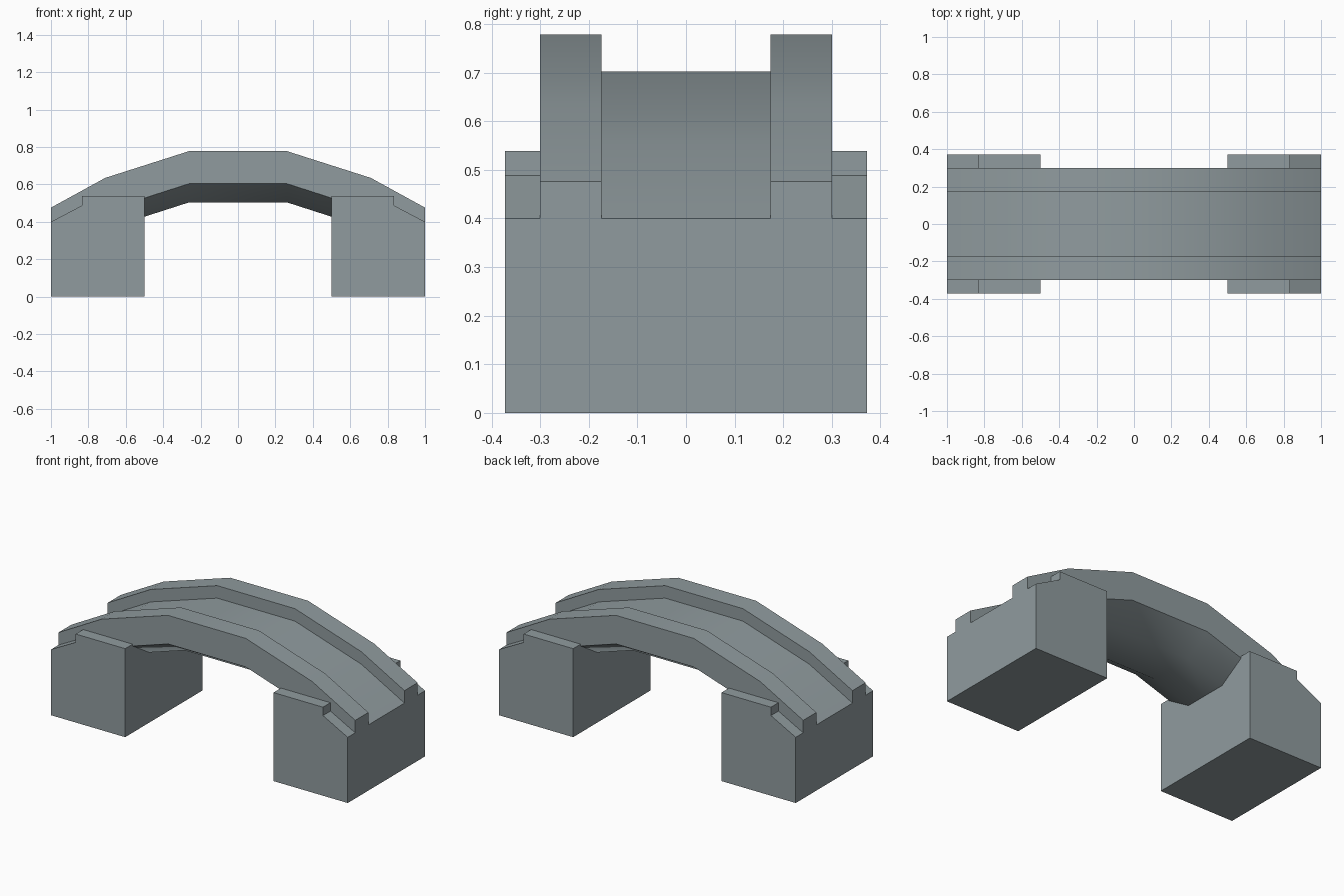
import bpy, bmesh
from math import radians

if "Cube" in bpy.data.objects:
    bpy.data.objects.remove(bpy.data.objects["Cube"])

# Blue-grey stone
stone = bpy.data.materials.new("stone")
stone.diffuse_color = (0.28, 0.33, 0.345, 1)
stone.use_nodes = True
stone.node_tree.nodes["Principled BSDF"].inputs["Base Color"].default_value = stone.diffuse_color


def loft(name, sections, smooth=None):
    """Skin a row of matching closed sections and cap both ends."""
    bm = bmesh.new()
    rings = [[bm.verts.new(p) for p in s] for s in sections]
    n = len(rings[0])
    for a, b in zip(rings, rings[1:]):
        for i in range(n):
            j = (i + 1) % n
            bm.faces.new((a[i], a[j], b[j], b[i]))
    bm.faces.new(rings[0])
    bm.faces.new(rings[-1])
    bmesh.ops.remove_doubles(bm, verts=bm.verts, dist=1e-4)
    bmesh.ops.dissolve_degenerate(bm, edges=bm.edges, dist=1e-4)
    bmesh.ops.recalc_face_normals(bm, faces=bm.faces)
    mesh = bpy.data.meshes.new(name)
    bm.to_mesh(mesh)
    bm.free()
    mesh.materials.append(stone)
    ob = bpy.data.objects.new(name, mesh)
    bpy.context.collection.objects.link(ob)
    if smooth:
        bpy.ops.object.select_all(action='DESELECT')
        ob.select_set(True)
        bpy.context.view_layer.objects.active = ob
        bpy.ops.object.shade_smooth_by_angle(angle=radians(smooth))
    return ob


# Arched span: a channel section with two parapets and a chamfered belly
def span_section(x, top, edge, belly):
    half = [(0.14, belly), (0.30, edge), (0.30, top), (0.174, top), (0.174, top - 0.076)]
    pts = half + [(-y, z) for y, z in reversed(half)]
    return [(x, y, z) for y, z in pts]


# x, parapet top, outer bottom edge, belly (the ends are buried in the piers)
stations = [(0.262, 0.778, 0.604, 0.504), (0.71, 0.635, 0.46, 0.36), (1.0, 0.476, 0.39, 0.39)]
path = [(-x, *z) for x, *z in reversed(stations)] + stations
loft("bridge_span", [span_section(*s) for s in path], smooth=35)

# Piers: stepped cheeks outside, lower core carrying the span
cheek = [(0.5, 0), (1, 0), (1, 0.40), (0.833, 0.488), (0.833, 0.539), (0.5, 0.539)]
core = [(0.5, 0), (1, 0), (1, 0.39), (0.833, 0.478), (0.7, 0.539), (0.5, 0.539)]
layers = [(-0.372, cheek), (-0.3, cheek), (-0.3, core), (0.3, core), (0.3, cheek), (0.372, cheek)]
for side, sx in (("left", -1), ("right", 1)):
    loft(side + "_pier", [[(sx * x, y, z) for x, z in prof] for y, prof in layers])
